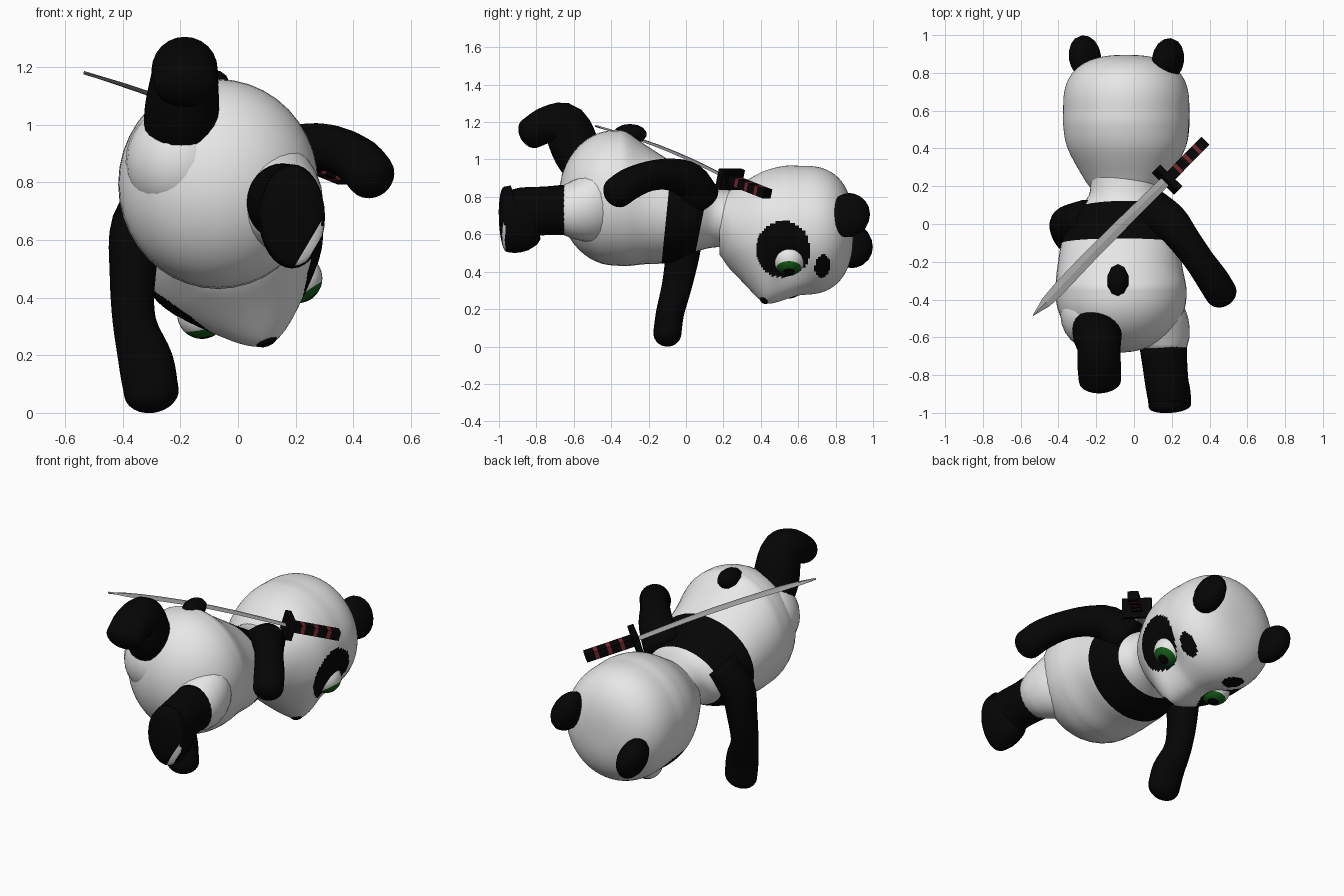
import bpy, bmesh, math
from mathutils import Vector, Matrix

if "Cube" in bpy.data.objects:
    bpy.data.objects.remove(bpy.data.objects["Cube"])


def mat(name, rgb):
    m = bpy.data.materials.new(name)
    m.diffuse_color = (*rgb, 1)
    m.use_nodes = True
    m.node_tree.nodes["Principled BSDF"].inputs["Base Color"].default_value = m.diffuse_color
    return m


WHITE = mat("white fur", (0.8, 0.8, 0.8))
BLACK = mat("black fur", (0.0015, 0.0015, 0.0015))
GREEN = mat("green iris", (0.008, 0.11, 0.01))
STEEL = mat("steel", (0.36, 0.36, 0.36))
RED = mat("red wrap", (0.18, 0.02, 0.025))


def finish(bm, name, mats, matrix=None, rule=None, smooth=True):
    """Colour faces by a rule on local centre, place, and link."""
    bmesh.ops.recalc_face_normals(bm, faces=bm.faces)
    for f in bm.faces:
        f.smooth = smooth
        if rule:
            f.material_index = rule(f.calc_center_median())
    if matrix:
        bm.transform(matrix)
    me = bpy.data.meshes.new(name)
    bm.to_mesh(me)
    bm.free()
    for m in mats:
        me.materials.append(m)
    ob = bpy.data.objects.new(name, me)
    bpy.context.collection.objects.link(ob)
    return ob


def catmull(pts, steps):
    p = [Vector(q) for q in pts]
    p = [2 * p[0] - p[1]] + p + [2 * p[-1] - p[-2]]
    out = []
    for i in range(1, len(p) - 2):
        a, b, c, d = p[i - 1:i + 3]
        for s in range(steps):
            t = s / steps
            out.append(0.5 * (2 * b + (c - a) * t + (2 * a - 5 * b + 4 * c - d) * t * t
                              + (3 * b - a - 3 * c + d) * t ** 3))
    return out + [p[-2]]


def loft(sections, cap=0.05, n=24, steps=4, axis=None, power=1, cap_steps=7):
    """Sweep ellipses (x, y, z, side radius, other radius) along a smooth path, rounded end."""
    secs = catmull(sections, steps)
    cen = [Vector(s[:3]) for s in secs]
    tan = [Vector(axis) if axis else (cen[min(i + 1, len(cen) - 1)] - cen[max(i - 1, 0)]).normalized()
           for i in range(len(cen))]
    rings = [(c, t, s[3], s[4]) for c, t, s in zip(cen, tan, secs)]
    c, t, a, b = rings[-1]
    for k in range(1, cap_steps):
        w = math.radians(90 * k / (cap_steps - .5))
        s, r = math.sin(w) ** power, math.cos(w) ** power
        rings.append((c + t * cap * s, t, a * r, b * r))
    bm = bmesh.new()
    loops = []
    for c, t, a, b in rings:
        side = (Vector((1, 0, 0)) - t * t.x).normalized()
        up = t.cross(side)
        loops.append([bm.verts.new(c + side * a * math.cos(2 * math.pi * i / n)
                                   + up * b * math.sin(2 * math.pi * i / n)) for i in range(n)])
    for l0, l1 in zip(loops, loops[1:]):
        for i in range(n):
            j = (i + 1) % n
            bm.faces.new((l0[i], l0[j], l1[j], l1[i]))
    bm.faces.new(loops[0])
    bm.faces.new(loops[-1])
    return bm


def ball(c, r, seg=24):
    bm = bmesh.new()
    bmesh.ops.create_uvsphere(bm, u_segments=seg, v_segments=seg // 2 + 2, radius=1,
                              matrix=Matrix.Translation(c) @ Matrix.Diagonal((*r, 1)))
    return bm


def cut(bm, co, no):
    bmesh.ops.bisect_plane(bm, geom=bm.verts[:] + bm.edges[:] + bm.faces[:], plane_co=co, plane_no=no)


# Torso with black shoulder band
bm = loft([(-.05, .28, .68, .18, .15), (-.05, .15, .69, .19, .16), (-.06, .05, .705, .27, .2),
           (-.07, -.08, .72, .31, .27), (-.075, -.22, .76, .33, .32), (-.07, -.32, .79, .345, .36),
           (-.068, -.38, .795, .346, .362)],
          cap=.3, n=40, steps=5, axis=(0, -1, 0), cap_steps=14)
LO, HI = ((0, -.13, .45), (0, 1, -.1)), ((0, .04, .45), (0, 1, -.2))
cut(bm, *LO)
cut(bm, *HI)
above = lambda c, p: (c - Vector(p[0])).dot(Vector(p[1])) > 0
finish(bm, "torso", [WHITE, BLACK], rule=lambda c: int(above(c, LO) and not above(c, HI)))

# Hips, thighs and tail
finish(ball((-.2, -.48, .87), (.19, .19, .2)), "raised_hip", [WHITE])
finish(loft([(.03, -.3, .79, .15, .17), (.09, -.46, .76, .185, .2), (.14, -.58, .735, .155, .165),
             (.155, -.655, .73, .125, .134)], cap=.01, axis=(0, -1, 0)), "lower_thigh", [WHITE])
finish(ball((-.085, -.3, 1.135), (.06, .09, .055), 10), "tail", [BLACK])

# Legs
finish(loft([(-.2, -.5, .92, .12, .12), (-.195, -.58, 1.04, .13, .13), (-.185, -.645, 1.175, .115, .125),
             (-.185, -.74, 1.185, .115, .1), (-.18, -.83, 1.14, .112, .085)], cap=.06), "raised_leg", [BLACK])
bm = loft([(.155, -.65, .73, .125, .135), (.165, -.76, .725, .118, .13), (.175, -.85, .715, .115, .14),
           (.185, -.9, .685, .115, .18), (.19, -.965, .68, .112, .175)], cap=.035, n=32)
S0, S1 = ((.215, 0, .54), (.86, 0, -.51)), ((.247, 0, .54), (.86, 0, -.51))
cut(bm, *S0)
cut(bm, *S1)
finish(bm, "lower_leg", [BLACK, WHITE], rule=lambda c: int(
    c.y < -.968 and c.z < .66 and above(c, S0) and not above(c, S1)))

# Arms
finish(loft([(-.25, .03, .78, .1, .1), (-.345, 0, .65, .095, .1), (-.365, -.02, .48, .08, .09),
             (-.36, -.05, .32, .075, .08), (-.32, -.085, .18, .095, .075), (-.3, -.1, .07, .095, .075)],
            cap=.07), "down_arm", [BLACK])
finish(loft([(.1, .06, .8, .12, .12), (.19, .01, .89, .1, .1), (.27, -.09, .92, .085, .085),
             (.35, -.2, .91, .08, .08), (.42, -.3, .87, .085, .085), (.46, -.365, .825, .085, .085)],
            cap=.07), "back_arm", [BLACK])

# Head: local y is the crown, local -z is the face
HEAD = Matrix.Translation((-.04, .55, .62)) @ Matrix.Rotation(math.radians(-20.5), 4, 'Y')


def inside(c, centre, r):
    return sum(((abs(c.x) - centre[0]) / r[0] if i == 0 else (c[i] - centre[i]) / r[i]) ** 2
               for i in range(3)) < 1


def head_rule(c):
    return int(inside(c, (.24, -.03, -.2), (.155, .145, .16))
               or inside(c, (.17, .18, -.265), (.07, .042, .09)))


bm = loft([(0, -.37, .03, .175, .15), (0, -.3, .01, .23, .21), (0, -.15, .005, .31, .305),
           (0, -.03, .003, .332, .343), (0, .07, .003, .332, .345)],
          cap=.275, n=160, steps=24, axis=(0, 1, 0), power=.78, cap_steps=50)
for v in bm.verts:  # pull out the muzzle and cheeks, press in the eye sockets
    if v.co.z < 0:
        x, y = abs(v.co.x), v.co.y
        fade = min(1, -v.co.z / .15)
        muzzle = .1 * math.exp(-math.hypot(x / .19, (y + .13) / .13) ** 1.5)
        socket = .05 * math.exp(-((x - .18) / .09) ** 2 - (y / .09) ** 2)
        v.co.z -= (muzzle - socket) * fade
finish(bm, "head", [WHITE, BLACK], HEAD, head_rule)
finish(ball((0, -.125, -.39), (.042, .03, .025), 12), "nose", [BLACK], HEAD)

for s, side in ((1, "right"), (-1, "left")):
    # Eyeball with iris and pupil coloured by angle from the gaze
    eye = Vector((s * .177, 0, -.23))
    gaze = Vector((s * .21, 0, -.98)).normalized()

    def eye_rule(c, eye=eye, gaze=gaze):
        ang = math.degrees((c - eye).angle(gaze))
        return 2 if ang < 21 else 1 if ang < 50 else 0
    bm = bmesh.new()
    bmesh.ops.create_uvsphere(bm, u_segments=32, v_segments=32, radius=.086)
    bm.transform(Matrix.Translation(eye) @ Vector((0, 0, 1)).rotation_difference(gaze).to_matrix().to_4x4())
    finish(bm, side + "_eye", [WHITE, GREEN, BLACK], HEAD, eye_rule)
    # Ear
    finish(ball((0, 0, 0), (.08, .115, .122), 16), side + "_ear", [BLACK],
           HEAD @ Matrix.Translation((s * .235, .335 - (s > 0) * .015, 0))
           @ Matrix.Rotation(math.radians(-s * 8), 4, 'Z'))

# Sword: local x runs to the pommel, local y across the blade
GUARD = Vector((.175, .235, .895))
u = (GUARD - Vector((-.535, -.485, 1.18))).normalized()
w = Vector((-u.y, u.x, 0)).normalized()
SWORD = Matrix.Translation(GUARD) @ Matrix((u, w, u.cross(w))).transposed().to_4x4()


def box(name, c, size, m):
    bm = bmesh.new()
    bmesh.ops.create_cube(bm, size=1, matrix=Matrix.Translation(c) @ Matrix.Diagonal((*size, 1)))
    finish(bm, name, [m], SWORD, smooth=False)


# Blade: flat strip with a slight bow
bm = bmesh.new()
edges = [(0, -.028, .028), (-.15, -.028, .032), (-.3, -.027, .036), (-.45, -.027, .039), (-.6, -.027, .04),
         (-.75, -.03, .038), (-.85, -.032, .036), (-.95, -.028, .028), (-1.05, -.002, .002)]
rings = []
for x, y0, y1 in edges:
    z = .022 * math.sin(-x / 1.05 * math.pi)
    rings.append([bm.verts.new(p) for p in ((x, y0, z), (x, (y0 + y1) / 2, z + .006),
                                            (x, y1, z), (x, (y0 + y1) / 2, z - .006))])
for r0, r1 in zip(rings, rings[1:]):
    for i in range(4):
        bm.faces.new((r0[i], r0[(i + 1) % 4], r1[(i + 1) % 4], r1[i]))
bm.faces.new(rings[0])
bm.faces.new(rings[-1])
finish(bm, "blade", [STEEL], SWORD, smooth=False)
box("guard", (0, 0, 0), (.035, .165, .11), BLACK)
x = .015
for i in range(7):
    length = .022 if i % 2 else .053
    box("handle_wrap" if i % 2 else "handle_grip", (x + length / 2, 0, 0), (length, .06, .05), RED if i % 2 else BLACK)
    x += length
